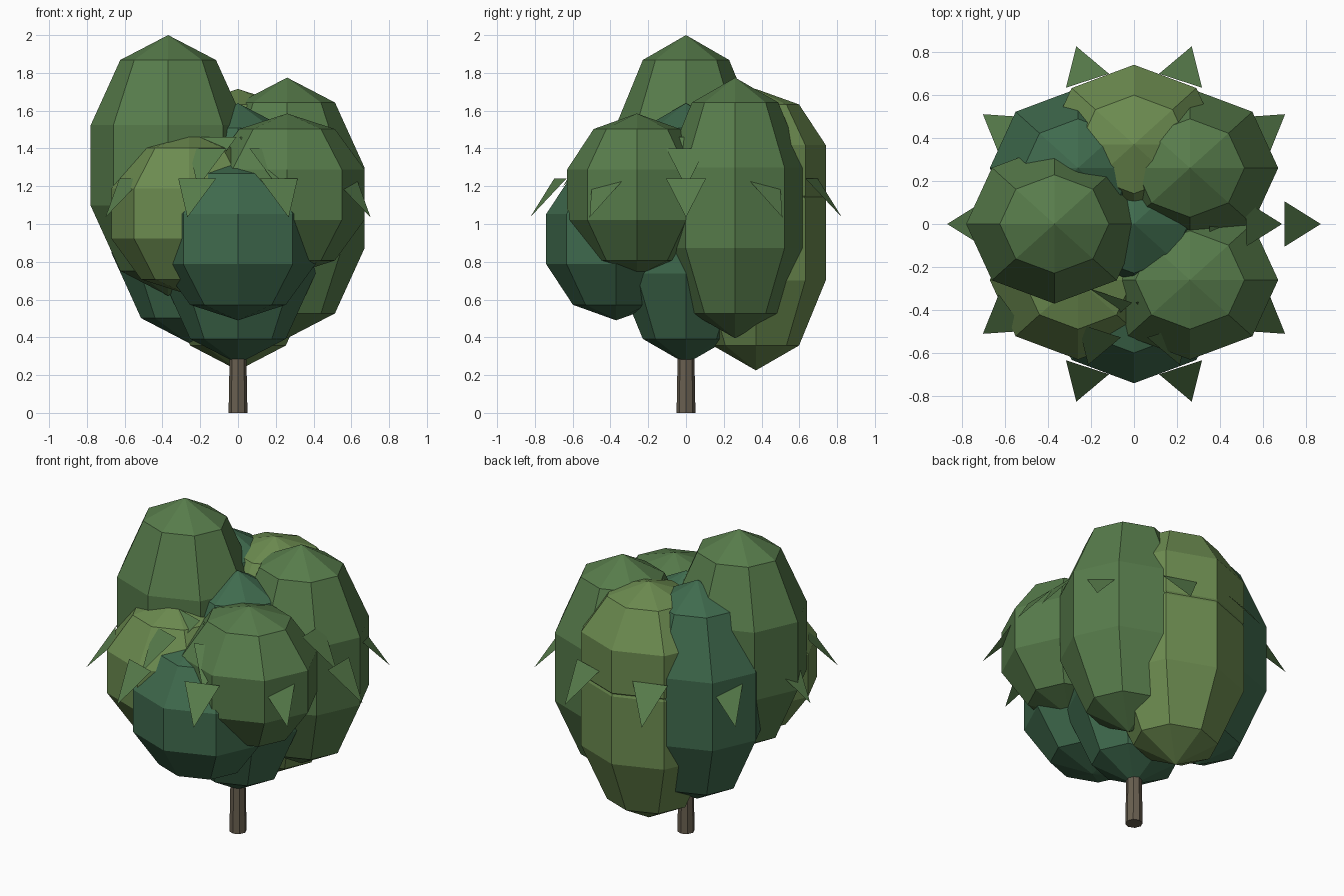
import bpy
from math import cos, sin, pi

if "Cube" in bpy.data.objects:
    bpy.data.objects.remove(bpy.data.objects["Cube"])


def material(name, rgb):
    m = bpy.data.materials.new(name)
    m.diffuse_color = (*rgb, 1)
    m.use_nodes = True
    m.node_tree.nodes["Principled BSDF"].inputs["Base Color"].default_value = m.diffuse_color
    return m


MID = material("mid_green", (0.095, 0.20, 0.07))
TEAL = material("blue_green", (0.050, 0.145, 0.075))
LIME = material("yellow_green", (0.15, 0.26, 0.08))
BARK = material("bark", (0.14, 0.115, 0.08))


def clump(name, x, y, z, height, mat):
    """Flat-shaded foliage ball: 8 sides, 5 bands."""
    bpy.ops.mesh.primitive_uv_sphere_add(segments=8, ring_count=5, radius=1, location=(x, y, z))
    ob = bpy.context.object
    ob.name = name
    ob.scale = (0.431, 0.389, height)
    ob.data.materials.append(mat)


TALL, SHORT = 0.69, 0.43
R, D = 0.37, 0.26

# Crown of overlapping clumps
clump("crown_centre", 0, 0, 0.95, TALL, TEAL)
clump("crown_left", -R, 0, 1.31, TALL, MID)
clump("crown_back_right", D, D, 1.085, TALL, MID)
clump("crown_front_right", D, -D, 1.155, SHORT, MID)
clump("crown_front", 0, -R, 0.92, SHORT, TEAL)
clump("crown_front_left", -D, -D, 1.055, SHORT, LIME)
clump("crown_back_left", -D, D, 1.06, TALL, TEAL)
clump("crown_back_low", 0, R, 0.915, TALL, LIME)
clump("crown_back_high", 0, R, 1.285, SHORT, LIME)

# Trunk
bpy.ops.mesh.primitive_cone_add(vertices=8, radius1=0.05, radius2=0.035, depth=0.8,
                                location=(0, 0, 0.4))
bpy.context.object.name = "trunk"
bpy.context.object.data.materials.append(BARK)

# Three rings of drooping triangular leaves
verts, faces = [], []
for r, z in ((0.70, 1.24), (0.52, 1.40), (0.35, 1.46)):
    for i in range(10):
        a = i * pi / 5
        n = len(verts)
        for out, side, up in ((r, -0.105, z), (r + 0.168, 0, z - 0.205), (r, 0.105, z)):
            verts.append((out * cos(a) - side * sin(a), out * sin(a) + side * cos(a), up))
        faces.append((n, n + 1, n + 2))
mesh = bpy.data.meshes.new("leaves")
mesh.from_pydata(verts, [], faces)
mesh.materials.append(MID)
bpy.context.collection.objects.link(bpy.data.objects.new("leaves", mesh))
